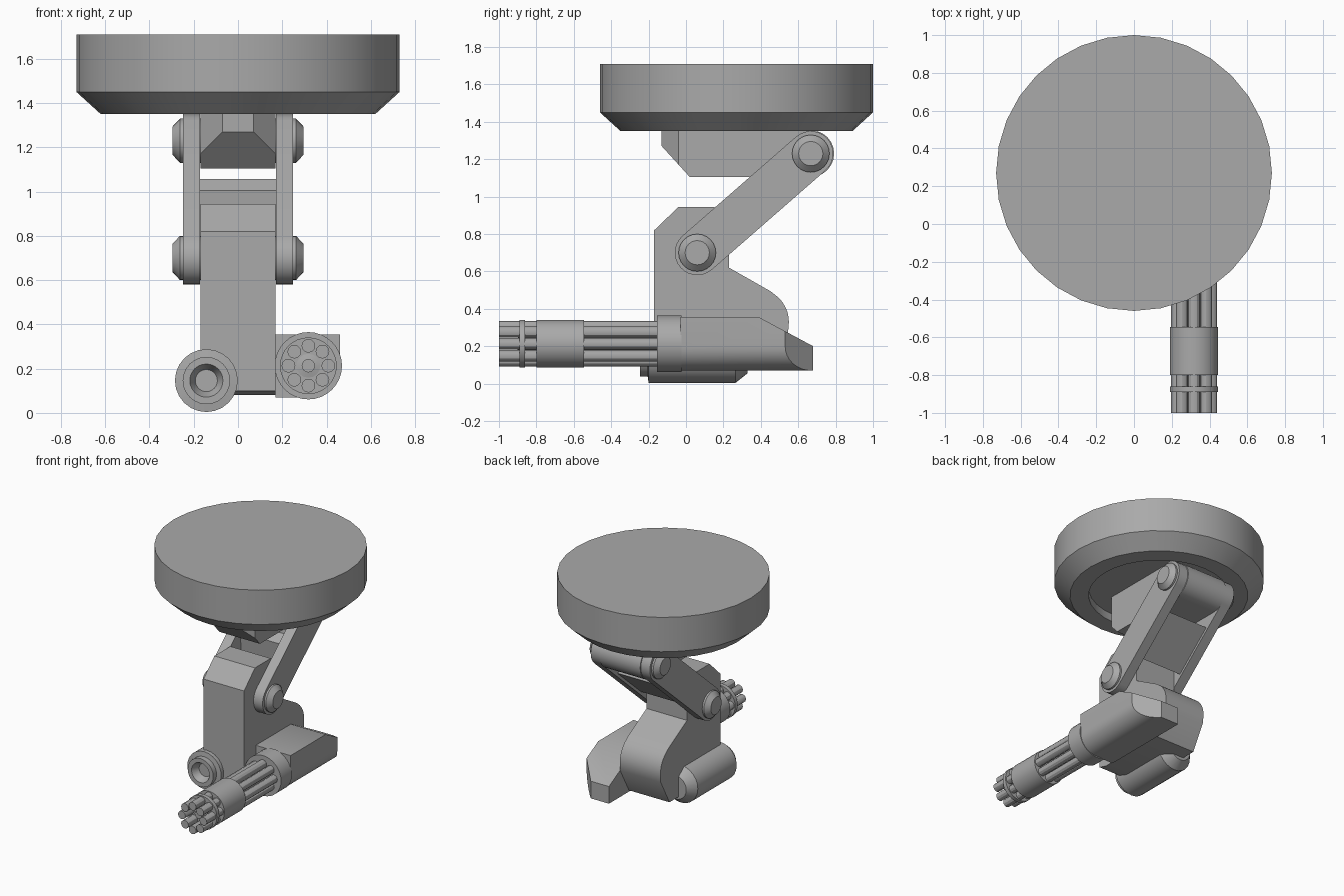
import bpy, bmesh
from math import sin, cos, pi, radians
from mathutils import Vector

if "Cube" in bpy.data.objects:
    bpy.data.objects.remove(bpy.data.objects["Cube"])

GREY = (0.4, 0.4, 0.4, 1)
grey = bpy.data.materials.new("plain grey")
grey.use_nodes = True
grey.diffuse_color = GREY
grey.node_tree.nodes["Principled BSDF"].inputs["Base Color"].default_value = GREY


def finish(name, bm):
    bmesh.ops.recalc_face_normals(bm, faces=bm.faces[:])
    mesh = bpy.data.meshes.new(name)
    bm.to_mesh(mesh)
    bm.free()
    mesh.materials.append(grey)
    ob = bpy.data.objects.new(name, mesh)
    bpy.context.collection.objects.link(ob)
    bpy.ops.object.select_all(action="DESELECT")
    ob.select_set(True)
    bpy.context.view_layer.objects.active = ob
    bpy.ops.object.shade_smooth_by_angle(angle=radians(30))
    return ob


def loft(name, rings, cuts=()):
    """Skin equal-length rings, cap both ends, then slice off corners."""
    bm = bmesh.new()
    loops = [[bm.verts.new(p) for p in ring] for ring in rings]
    for a, b in zip(loops, loops[1:]):
        for i in range(len(a)):
            bm.faces.new((a[i - 1], a[i], b[i], b[i - 1]))
    bm.faces.new(loops[0])
    bm.faces.new(loops[-1])
    for point, normal in cuts:
        geom = bm.verts[:] + bm.edges[:] + bm.faces[:]
        bmesh.ops.bisect_plane(bm, geom=geom, plane_co=point,
                               plane_no=normal, clear_outer=True)
        bmesh.ops.holes_fill(bm, edges=[e for e in bm.edges if e.is_boundary])
    return finish(name, bm)


def prism(name, profile, x0, x1, cuts=()):
    """Extrude a (y, z) outline sideways."""
    return loft(name, [[(x, y, z) for y, z in profile] for x in (x0, x1)], cuts)


def lathe(name, profile, centre, axis, sides=32):
    """Turn (radius, offset) points about an axis through centre."""
    c = Vector(centre)
    rings = []
    for r, t in profile:
        ring = []
        for i in range(sides):
            u, v = r * cos(2 * pi * i / sides), r * sin(2 * pi * i / sides)
            p = {"x": (t, u, v), "y": (u, t, v), "z": (u, v, t)}[axis]
            ring.append(c + Vector(p))
        rings.append(ring)
    return loft(name, rings)


def arc(cy, cz, r, start, end, steps):
    angles = [radians(start + (end - start) * i / steps) for i in range(steps + 1)]
    return [(cy + r * cos(a), cz + r * sin(a)) for a in angles]


# Ceiling base with a shallow recess underneath
lathe("ceiling_base", [(0.73, 1.71), (0.73, 1.45), (0.62, 1.35),
                       (0.49, 1.35), (0.49, 1.41)], (0, 0.27, 0), "z")

# Pivots of the folding arm, in the side plane
LOW, HIGH = Vector((0.06, 0.70)), Vector((0.667, 1.23))
along = (HIGH - LOW).normalized()
across = Vector((-along.y, along.x))
tilt = 41.1

# Hanging bracket with faceted nose and rounded back
bracket = [(-0.13, 1.42), (-0.13, 1.27), (0.02, 1.105)]
bracket += arc(HIGH.x, HIGH.y, 0.125, -90, 90, 12) + [(0.6, 1.42)]
nose_cuts = [((s * 0.07, -0.13, 1.3), (s * 0.09, -0.1, 0)) for s in (-1, 1)]
prism("hanging_bracket", bracket, -0.17, 0.17, nose_cuts)

# Arm plates and their bolts
capsule = (arc(LOW.x, LOW.y, 0.12, tilt + 90, tilt + 270, 14)
           + arc(HIGH.x, HIGH.y, 0.12, tilt - 90, tilt + 90, 14))
for side, s in (("left", 1), ("right", -1)):
    prism(side + "_arm_plate", capsule, s * 0.172, s * 0.248)
    for level, p in (("lower", LOW), ("upper", HIGH)):
        lathe(f"{side}_{level}_bolt",
              [(0.1, s * 0.16), (0.1, s * 0.262), (0.065, s * 0.295)],
              (0, p.x, p.y), "x", 24)

# Web joining the two arm plates
web = [LOW + along * a + across * b for a, b in
       ((0.36, 0.09), (0.44, 0.09), (0.6, -0.1), (0.22, -0.1))]
prism("arm_web", [tuple(p) for p in web], -0.175, 0.175)

# Main body
body = [(-0.17, 0.10), (-0.17, 0.82), (-0.04, 0.945), (0.15, 0.945),
        (0.23, 0.87), (0.23, 0.62), (0.45, 0.495)]
body += arc(0.37, 0.33, 0.18, 55, 0, 6) + [(0.545, 0.27), (0.44, 0.08), (-0.1, 0.08)]
prism("main_body", body, -0.17, 0.17)

# Searchlight slung under the right side
lathe("searchlight", [(0.09, 0.33), (0.142, 0.265), (0.142, -0.2), (0.107, -0.205),
                      (0.107, -0.245), (0.075, -0.245), (0.05, -0.19)],
      (-0.143, 0, 0.146), "y", 24)

# Weapon housing: square above, rounded at the lower outside corner
section = [(0.17, 0.07), (0.17, 0.355), (0.462, 0.355)]
section += arc(0.332, 0.2, 0.13, 0, -90, 8)
housing_cuts = [((0.3, 0.39, 0.355), (0, 0.155, 0.29)),
                ((0.462, 0.53, 0.2), (0.15, 0.14, 0))]
loft("weapon_housing", [[(x, y, z) for x, z in section] for y in (-0.03, 0.68)],
     housing_cuts)

# Rotary barrels, their sleeves and the spindle
GX, GZ = 0.318, 0.213
gun = (GX, 0, GZ)
for name, r, back, front in (("housing_collar", 0.152, -0.025, -0.155),
                             ("barrel_sleeve", 0.128, -0.545, -0.80),
                             ("muzzle_ring", 0.128, -0.86, -0.89)):
    lathe(name, [(r, back), (r, front)], gun, "y", 32)
lathe("spindle", [(0.054, -0.15), (0.054, -0.895), (0.03, -0.9), (0.03, -0.93)],
      gun, "y", 16)
for i in range(8):
    a = 2 * pi * i / 8
    lathe(f"barrel_{i + 1}", [(0.031, -0.1), (0.031, -1.0)],
          (GX + 0.09 * cos(a), 0, GZ + 0.09 * sin(a)), "y", 12)
